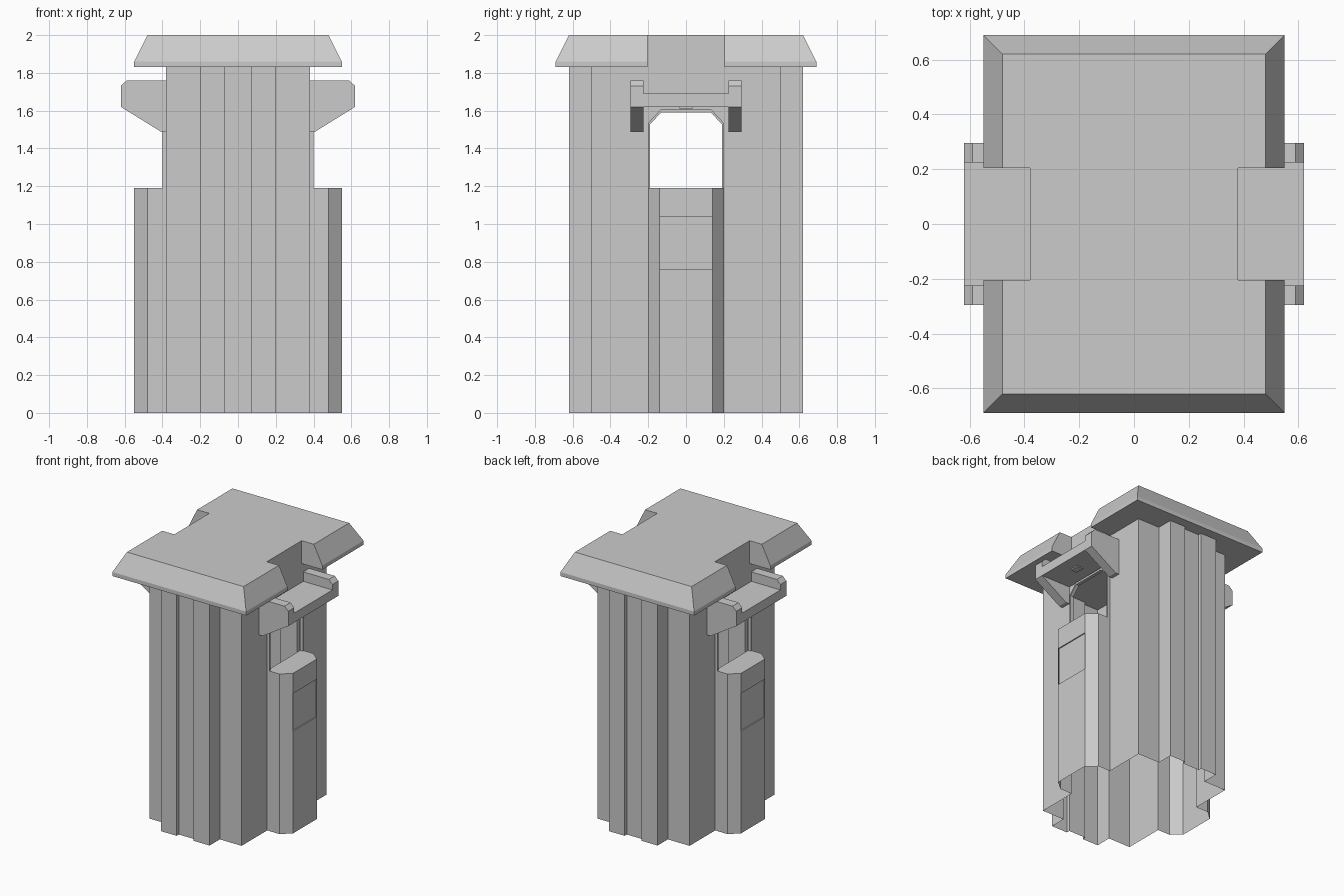
import bpy, bmesh

if "Cube" in bpy.data.objects:
    bpy.data.objects.remove(bpy.data.objects["Cube"])


def make(name, bm, fix=True):
    if fix:
        bmesh.ops.remove_doubles(bm, verts=bm.verts, dist=1e-5)
        bmesh.ops.recalc_face_normals(bm, faces=bm.faces)
    me = bpy.data.meshes.new(name)
    bm.to_mesh(me)
    bm.free()
    ob = bpy.data.objects.new(name, me)
    bpy.context.collection.objects.link(ob)
    return ob


def face(bm, pts):
    return bm.faces.new([bm.verts.new(p) for p in pts])


def loft(bm, rings, caps=True):
    """Bridge closed point rings, optionally capping both ends."""
    vs = [[bm.verts.new(p) for p in r] for r in rings]
    n = len(vs[0])
    for a, b in zip(vs, vs[1:]):
        for i in range(n):
            j = (i + 1) % n
            bm.faces.new((a[i], a[j], b[j], b[i]))
    if caps:
        bm.faces.new(vs[0][::-1])
        bm.faces.new(vs[-1])


def box(bm, x0, x1, y0, y1, z0, z1):
    loft(bm, [[(x0, y0, z), (x1, y0, z), (x1, y1, z), (x0, y1, z)] for z in (z0, z1)])


SILL, EAVE = 1.19, 1.83

# Hollow fluted body, open underneath
bm = bmesh.new()
half = [(0.07, 0.595), (0.07, 0.62), (0.2, 0.62), (0.2, 0.5), (0.38, 0.5), (0.38, 0.2)]
flute = [(-x, y) for x, y in reversed(half)] + half
for s in (-1, 1):
    for (ax, ay), (bx, by) in zip(flute, flute[1:]):
        face(bm, [(ax, s * ay, 0), (bx, s * by, 0), (bx, s * by, EAVE), (ax, s * ay, EAVE)])

# Wall around each side opening, and the projecting pillar below it
hole = [(-0.19, SILL), (-0.19, 1.53), (-0.13, 1.59), (0.13, 1.59), (0.19, 1.53), (0.19, SILL)]
pillar = [(0.38, -0.2), (0.48, -0.2), (0.55, -0.14), (0.55, 0.14), (0.48, 0.2), (0.38, 0.2)]
for s in (-1, 1):
    outer = [(-0.2, SILL), (-0.2, EAVE), (-0.2, EAVE), (0.2, EAVE), (0.2, EAVE), (0.2, SILL)]
    for i in range(5):
        quad = []
        for p in (outer[i], outer[i + 1], hole[i + 1], hole[i]):
            if p not in quad:
                quad.append(p)
        face(bm, [(s * 0.38, y, z) for y, z in quad])
    for i, ((ax, ay), (bx, by)) in enumerate(zip(pillar, pillar[1:])):
        levels = (0, 0.76, 1.04, SILL) if i == 2 else (0, SILL)
        for z0, z1 in zip(levels, levels[1:]):
            d = 0.008 if z0 == 0.76 else 0     # slightly sunken panel
            face(bm, [(s * (ax - d), ay, z0), (s * (bx - d), by, z0),
                      (s * (bx - d), by, z1), (s * (ax - d), ay, z1)])
    for z in (0.76, 1.04):
        face(bm, [(s * x, y, z) for x, y in ((0.542, -0.14), (0.55, -0.14), (0.55, 0.14), (0.542, 0.14))])
    face(bm, [(s * x, y, SILL) for x, y in pillar])
make("body", bm)

# Roof slab with sloped edges and a notch on each side
bm = bmesh.new()
rings = []
for a, b, z in ((0.55, 0.69, EAVE), (0.55, 0.69, 1.86), (0.48, 0.62, 2.0)):
    side = [(a, -b), (a, -0.205), (0.38, -0.205), (0.38, 0.205), (a, 0.205), (a, b)]
    rings.append([(x, y, z) for x, y in side + [(-x, -y) for x, y in side]])
loft(bm, rings)
make("roof", bm)

cheek = [(0.38, 1.76), (0.59, 1.76), (0.62, 1.73), (0.62, 1.62), (0.41, 1.49), (0.38, 1.49)]
rim = [(-0.2, SILL), (-0.2, 1.535), (-0.135, 1.605), (0.135, 1.605), (0.2, 1.535), (0.2, SILL)]
for s, tag in ((-1, "left"), (1, "right")):
    # Raised trim around the opening
    bm = bmesh.new()
    loft(bm, [[(s * x, y, z) for y, z in rim + hole[::-1]] for x in (0.375, 0.4)])
    make(tag + "_opening_trim", bm)

    # Awning: shelf between two cheeks
    bm = bmesh.new()
    box(bm, s * 0.38, s * 0.62, -0.225, 0.225, 1.62, 1.69)
    make(tag + "_awning_shelf", bm)
    for t, end in ((-1, "front"), (1, "back")):
        bm = bmesh.new()
        loft(bm, [[(s * x, t * y, z) for x, z in cheek] for y in (0.225, 0.295)])
        make(f"{tag}_{end}_awning_cheek", bm)

    # Small block under the shelf
    bm = bmesh.new()
    box(bm, s * 0.475, s * 0.525, -0.035, 0.035, 1.612, 1.63)
    make(tag + "_awning_lamp", bm)
